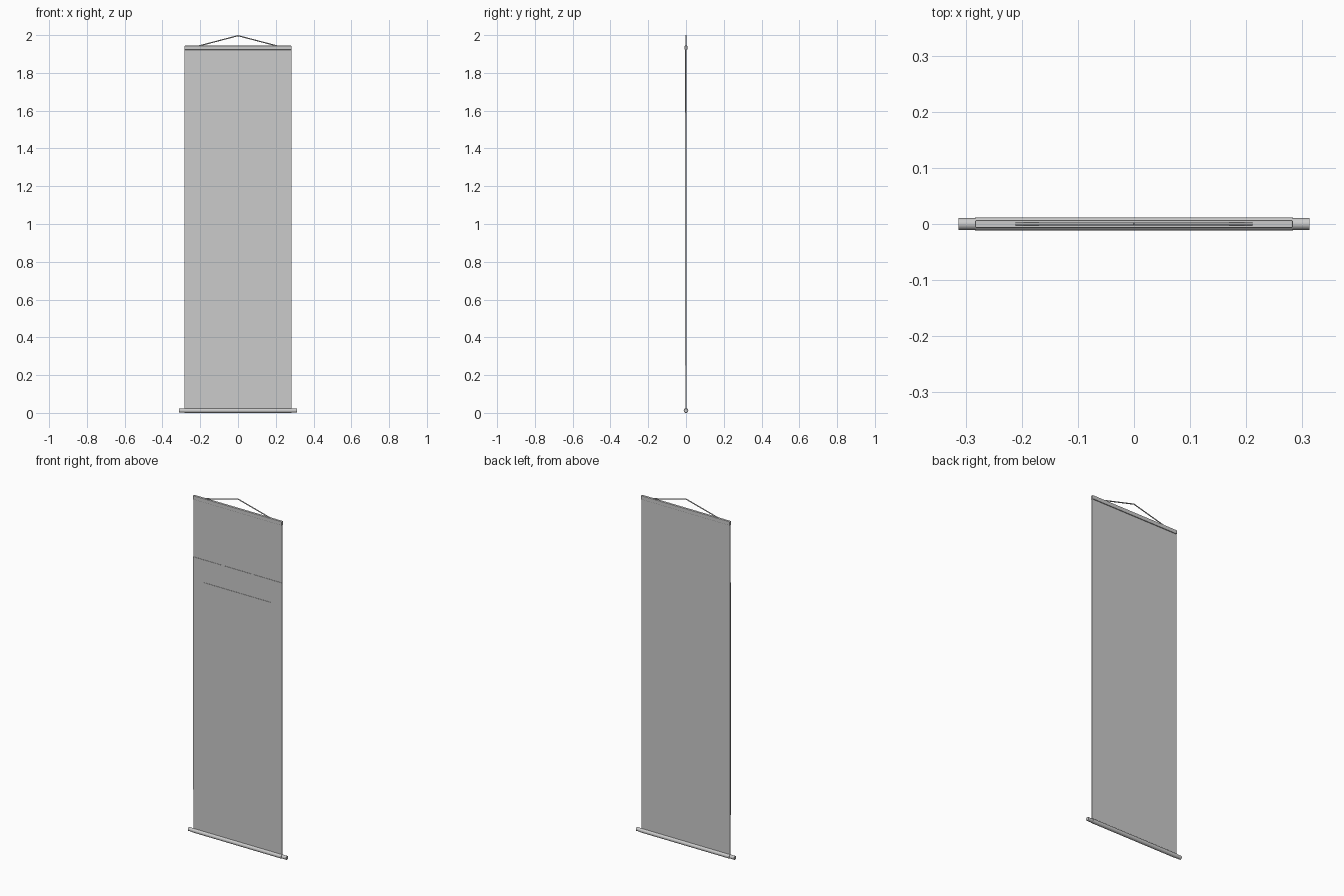
import bpy
from math import pi
from mathutils import Vector

cube = bpy.data.objects.get("Cube")
if cube:
    bpy.data.objects.remove(cube, do_unlink=True)

grey = bpy.data.materials.new("plain grey")
grey.use_nodes = True
colour = (0.6, 0.6, 0.6, 1)
grey.diffuse_color = colour
grey.node_tree.nodes["Principled BSDF"].inputs["Base Color"].default_value = colour


def box(name, x, y, z):
    """Box spanning the given (low, high) ranges."""
    spans = (x, y, z)
    bpy.ops.mesh.primitive_cube_add(size=1, location=[(a + b) / 2 for a, b in spans])
    ob = bpy.context.object
    ob.name = name
    ob.scale = [b - a for a, b in spans]
    bpy.ops.object.transform_apply(location=False, rotation=False, scale=True)
    ob.data.materials.append(grey)
    return ob


def rod(name, start, end, radius, sides):
    """Smooth cylinder between two points."""
    start, end = Vector(start), Vector(end)
    axis = end - start
    bpy.ops.mesh.primitive_cylinder_add(
        vertices=sides, radius=radius, depth=axis.length, location=(start + end) / 2,
        rotation=axis.to_track_quat("Z", "Y").to_euler())
    ob = bpy.context.object
    ob.name = name
    ob.data.materials.append(grey)
    bpy.ops.object.shade_smooth_by_angle(angle=pi / 6)
    return ob


half = 0.283        # half width of the cloth
top = 1.944         # upper edge of the cloth
roller_z = 0.012

# Backing cloth with the raised mount and picture in front
box("backing_cloth", (-half, half), (-0.002, 0.002), (roller_z, top - 0.004))
box("middle_mount", (-half, half), (-0.004, -0.001), (0.25, 1.59))
box("picture_panel", (-0.214, 0.214), (-0.006, -0.003), (0.365, 1.46))

# Hanging strips on the upper cloth
for side, label in ((-1, "right"), (1, "left")):
    x = side * 0.096
    box(label + "_strip", (x - 0.009, x + 0.009), (-0.005, -0.001), (1.59, 1.925))

# Top bar with softened edges
bar = box("top_bar", (-half, half), (-0.007, 0.007), (1.922, top))
bevel = bar.modifiers.new("soft edges", "BEVEL")
bevel.width = 0.002
bevel.segments = 2

# Bottom roller and the cloth wrapped round it
rod("roller", (-0.313, 0, roller_z), (0.313, 0, roller_z), 0.0105, 32)
rod("roller_wrap", (-half, 0, roller_z), (half, 0, roller_z), 0.012, 32)

# Hanging cord
for side, label in ((-1, "right"), (1, "left")):
    rod(label + "_cord", (side * 0.211, 0, 1.942), (0, 0, 1.997), 0.003, 12)
